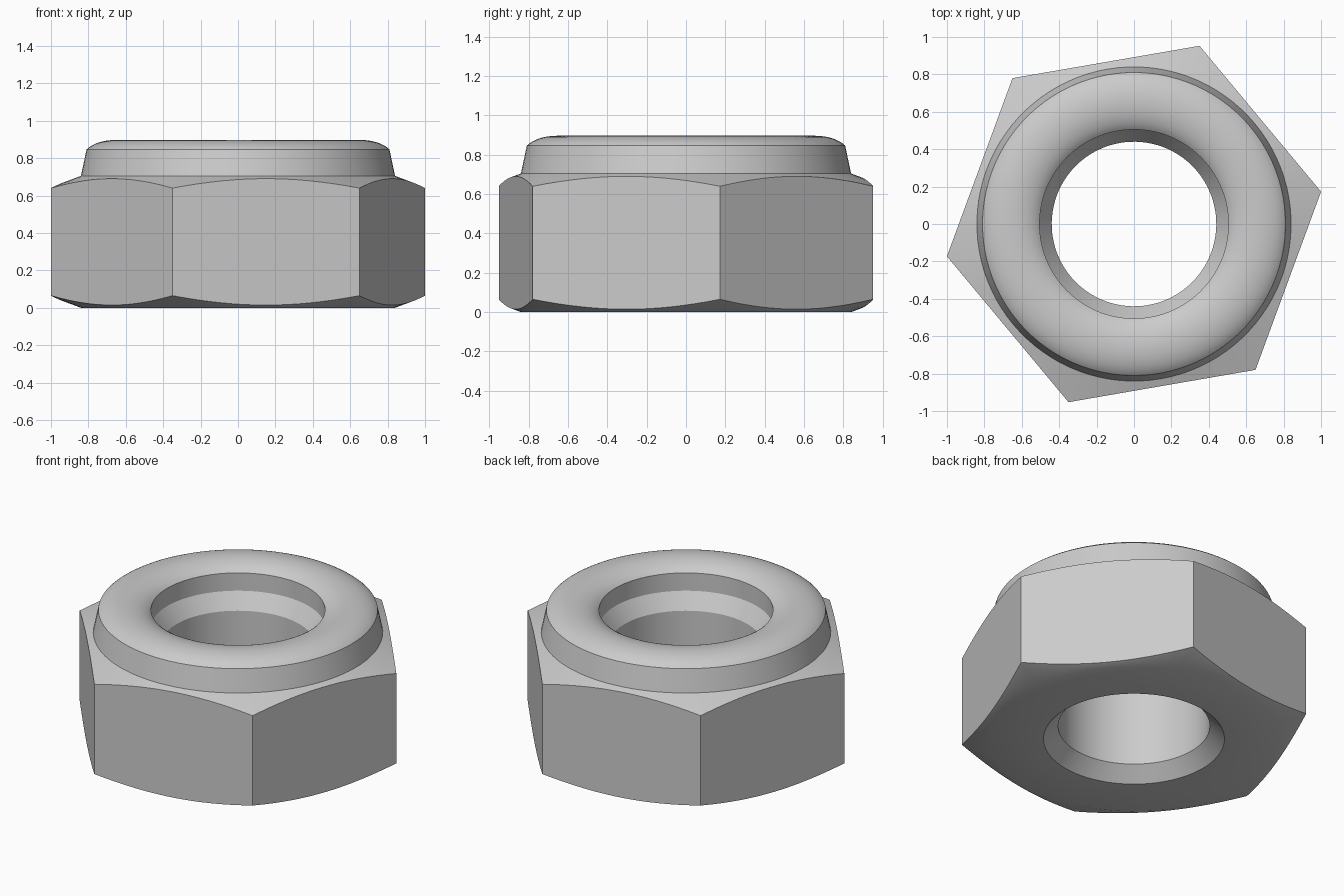
import bpy, bmesh, math

cube = bpy.data.objects.get("Cube")
if cube:
    bpy.data.objects.remove(cube, do_unlink=True)

SEGMENTS = 96
PHASE = math.radians(9.8)      # turn of the hexagon
CORNER = 1.015                 # hexagon corner radius
FLAT = CORNER * math.cos(math.pi / 6)
COLLAR = 0.84                  # radius where the corner chamfers begin
CHAMFER = 0.065                # chamfer drop at the corners
SHOULDER = 0.705


def hex_radius(step):
    """Distance from the axis to the hexagon side."""
    turn = (2 * math.pi * step / SEGMENTS) % (math.pi / 3)
    return FLAT / math.cos(turn - math.pi / 6)


def circle(radius, z):
    return lambda step: (radius, z)


def hex_edge(base, direction):
    """Curved edge where the conical chamfer meets the hexagon sides."""
    def point(step):
        radius = hex_radius(step)
        drop = CHAMFER * (radius - COLLAR) / (CORNER - COLLAR)
        return radius, base + direction * drop
    return point


def dome():
    """Rounded crown of the collar, from its outer to its inner rim."""
    rings = []
    for i in range(17):
        t = math.radians(30 + 120 * i / 16)
        radius = 0.6575 + 0.1525 * math.cos(t) / math.cos(math.radians(30))
        rings.append(circle(radius, 0.847 + 0.1 * (math.sin(t) - 0.5)))
    return rings


# Closed cross-section: underside, hexagon, collar, crown, then the bore
rings = [
    circle(0.44, 0.085),
    circle(0.525, 0),
    circle(COLLAR, 0),
    hex_edge(0, 1),
    hex_edge(SHOULDER, -1),
    circle(COLLAR, SHOULDER),
    *dome(),
    circle(0.505, 0.733),
    circle(0.44, 0.635),
]

bm = bmesh.new()
loops = []
for ring in rings:
    loop = []
    for step in range(SEGMENTS):
        radius, z = ring(step)
        angle = PHASE + 2 * math.pi * step / SEGMENTS
        loop.append(bm.verts.new((radius * math.cos(angle), radius * math.sin(angle), z)))
    loops.append(loop)

for i, lower in enumerate(loops):
    upper = loops[(i + 1) % len(loops)]
    for step in range(SEGMENTS):
        after = (step + 1) % SEGMENTS
        bm.faces.new((lower[step], lower[after], upper[after], upper[step]))
bmesh.ops.recalc_face_normals(bm, faces=bm.faces)

mesh = bpy.data.meshes.new("lock_nut")
bm.to_mesh(mesh)
bm.free()
nut = bpy.data.objects.new("lock_nut", mesh)
bpy.context.collection.objects.link(nut)

# Plain grey metal
steel = bpy.data.materials.new("grey_steel")
steel.use_nodes = True
colour = (0.6, 0.6, 0.6, 1)
steel.diffuse_color = colour
steel.node_tree.nodes["Principled BSDF"].inputs["Base Color"].default_value = colour
mesh.materials.append(steel)

# Smooth round surfaces, crisp machined edges
bpy.ops.object.select_all(action="DESELECT")
nut.select_set(True)
bpy.context.view_layer.objects.active = nut
bpy.ops.object.shade_smooth_by_angle(angle=math.radians(25))
